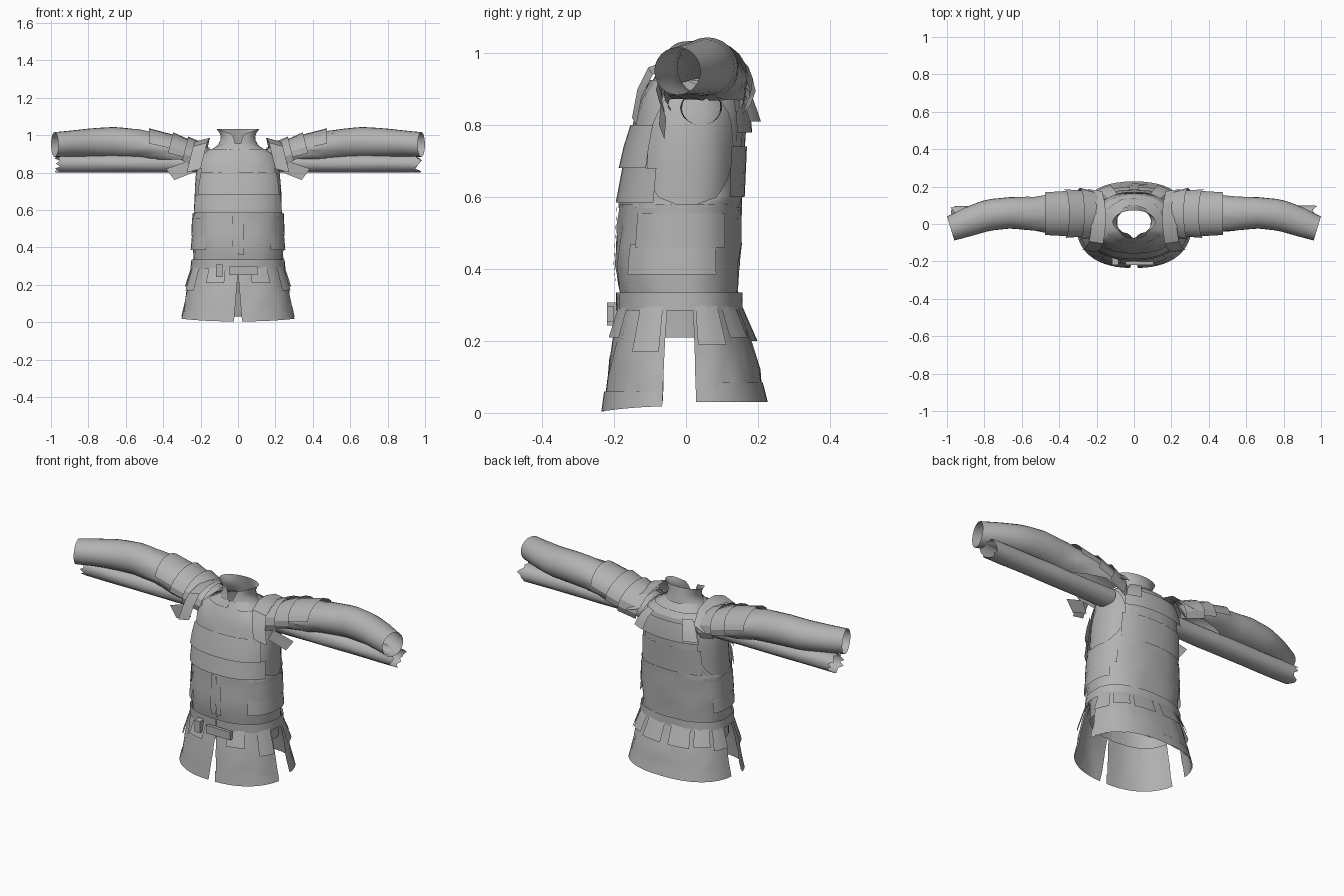
import bpy, bmesh, math, random
from mathutils import Vector

random.seed(4)
cube = bpy.data.objects.get("Cube")
if cube:
    bpy.data.objects.remove(cube)

cloth = bpy.data.materials.new("grey cloth")
cloth.use_nodes = True
GREY = (0.45, 0.45, 0.45, 1)
cloth.diffuse_color = GREY
cloth.node_tree.nodes["Principled BSDF"].inputs["Base Color"].default_value = GREY


def loft(name, rows, closed=False, angle=25):
    """Skin a sheet or tube over rows of points."""
    bm = bmesh.new()
    grid = [[bm.verts.new(p) for p in row] for row in rows]
    n = len(rows[0])
    for lo, hi in zip(grid, grid[1:]):
        for i in range(n if closed else n - 1):
            j = (i + 1) % n
            bm.faces.new((lo[i], lo[j], hi[j], hi[i]))
    bmesh.ops.recalc_face_normals(bm, faces=bm.faces)
    mesh = bpy.data.meshes.new(name)
    bm.to_mesh(mesh)
    bm.free()
    mesh.materials.append(cloth)
    obj = bpy.data.objects.new(name, mesh)
    bpy.context.collection.objects.link(obj)
    bpy.ops.object.select_all(action="DESELECT")
    obj.select_set(True)
    bpy.context.view_layer.objects.active = obj
    bpy.ops.object.shade_smooth_by_angle(angle=math.radians(angle))


# Body sections: height, half width, front depth, back depth
BODY = [(0.20, .235, .175, .14), (0.30, .235, .175, .14), (0.40, .238, .19, .145),
        (0.58, .238, .18, .15), (0.75, .233, .155, .16), (0.83, .222, .135, .16),
        (0.89, .20, .115, .155), (0.925, .15, .095, .13), (0.955, .092, .075, .10)]
SKIRT = [(0.0, .303, .23, .228), (0.15, .275, .21, .195), (0.30, .242, .182, .147)]


def section(prof, z):
    z = min(max(z, prof[0][0]), prof[-1][0])
    for a, b in zip(prof, prof[1:]):
        if z <= b[0]:
            t = (z - a[0]) / (b[0] - a[0])
            return [u + (v - u) * t for u, v in zip(a[1:], b[1:])]


def on_body(prof, z, deg, off):
    """Point around the body; 0 degrees is the front, 90 the left side."""
    w, front, back = section(prof, z)
    s, c = math.sin(math.radians(deg)), math.cos(math.radians(deg))
    x = math.copysign(abs(s) ** .85, s) * (w + off)
    y = -math.copysign(abs(c) ** .85, c) * ((front if c > 0 else back) + off)
    return Vector((x, y, z))


def panel(name, prof, z0, z1, a0, a1, off0=0, off1=0, cols=12, rows=6, wave=0.0, rise=0.0):
    """Sheet wrapped on the body; angles may depend on height, rise lifts the lower sides."""
    grid = []
    for r in range(rows + 1):
        t = r / rows
        z = z0 + (z1 - z0) * t
        lo = a0(z) if callable(a0) else a0
        hi = a1(z) if callable(a1) else a1
        off = off0 + (off1 - off0) * t
        row = []
        for i in range(cols + 1):
            deg = lo + (hi - lo) * i / cols
            p = on_body(prof, z, deg, off + random.uniform(-wave, wave))
            p.z += rise * (1 - t) * math.sin(math.radians(deg)) ** 2
            row.append(p)
        grid.append(row)
    loft(name, grid)


# Inner shirt and vest with arm openings
panel("inner_shirt", BODY, .21, .955, 0, 360, -.006, -.002, 36, 13, .002)


def opening(z):
    return math.sqrt(max(0, 1 - ((z - .74) / .17) ** 2))


def front_edge(z):
    return 90 - 37 * opening(z)


def back_edge(z):
    return 90 + 50 * opening(z)


panel("vest_lower", BODY, .30, .58, 0, 360, .004, .006, 36, 5, .004)
panel("vest_front", BODY, .57, .925, lambda z: -front_edge(z), front_edge, .006, .004, 16, 12, .003)
panel("vest_back", BODY, .57, .925, back_edge, lambda z: 360 - back_edge(z), .006, .004, 16, 12, .003)

# Overlapping bands
panel("chest_band", BODY, .68, .80, -54, 57, .022, .012, 14, 2)
panel("rib_band", BODY, .585, .68, -66, 66, .016, .012, 14, 2)
panel("back_band", BODY, .60, .74, 135, 225, .012, .010, 10, 2)
panel("back_yoke", BODY, .78, .88, 138, 222, .024, .014, 10, 2)
panel("belt", BODY, .285, .335, 0, 360, .018, .014, 36, 1, .002)
for s, side in ((1, "left"), (-1, "right")):
    panel(side + "_side_band", BODY, .46, .555, s * 48, s * 130, .012, .008, 10, 2)
    panel(side + "_waist_band", BODY, .385, .47, s * 40, s * 118, .016, .008, 10, 2)
    panel(side + "_placket", BODY, .36, .58, s * .2, s * 5, .012, .012, 2, 4)
    panel(side + "_back_flap", BODY, .81, .91, s * 140, s * 158, .062, .03, 4, 3)

    # Front skirt panels splay from a pointed slit
    def slit(z):
        return s * max(.1, 2.6 * (1 - z / .26))

    panel(side + "_front_skirt", SKIRT, .004, .30, slit, s * 77, .002, .002, 12, 6, .004, .03)
    panel(side + "_front_hem", SKIRT, .004, .06, slit, s * 77, .006, .006, 12, 1, 0, .015)

    # Short flaps hanging from the belt
    for i, (a, b, low) in enumerate(((12, 34, .21), (52, 74, .17), (97, 120, .19),
                                     (125, 148, .21), (153, 177, .20))):
        panel(f"{side}_skirt_flap_{i}", SKIRT, low, .30, s * a, s * b, .02, .008, 3, 2)
panel("back_skirt", SKIRT, .03, .30, 95, 265, .002, .002, 24, 6, .004)
panel("back_hem", SKIRT, .03, .085, 95, 265, .006, .004, 24, 1)

# Collar flaring to the rim and the shoulders, with an open notch at the throat
rows = []
for r in range(6):
    t = r / 5
    row = []
    for i in range(25):
        deg = math.radians(4 + 14 * t + (352 - 28 * t) * i / 24)
        dip = .03 * t * max(0, math.cos(deg)) ** 3
        w = .125 - .11 * t * (1 - t) - .01 * t
        row.append((w * math.sin(deg), .01 - (.085 - .022 * t) * math.cos(deg),
                    .93 + .103 * t - dip))
    rows.append(row)
loft("collar", rows)

# Arm path: x, y, z, depth radius, height radius
ARM = [(.17, .05, .86, .10, .07), (.28, .055, .895, .115, .07), (.40, .055, .93, .11, .075),
       (.52, .055, .95, .092, .080), (.66, .06, .962, .084, .082), (.78, .048, .959, .084, .078),
       (.88, .015, .956, .078, .070), (.98, -.024, .95, .064, .066)]


def arm_row(x, s, a0, a1, cols, grow=0, slant=0, wave=0):
    """Cross-section of the arm; 0 degrees is the top, 90 the front."""
    k = next(i for i in range(1, len(ARM)) if x <= ARM[i][0] or i == len(ARM) - 1)
    a, b = ARM[k - 1], ARM[k]
    t = (x - a[0]) / (b[0] - a[0])
    _, y, z, ry, rz = [u + (v - u) * t for u, v in zip(a, b)]
    row = []
    for i in range(cols + 1):
        d = math.radians(a0 + (a1 - a0) * i / cols)
        g = grow + random.uniform(-wave, wave)
        dy, dz = -math.sin(d) * (ry + g), math.cos(d) * (rz + g)
        row.append((s * (x + slant * dy - .25 * dz * (x < .45)), y + dy, z + dz))
    return row


for s, side in ((1, "left"), (-1, "right")):
    # Upper sleeve, open underneath near the shoulder
    rows = []
    for i in range(19):
        x = .17 + .81 * i / 18
        half = 115 + 65 * min(1, max(0, (x - .3) / .25))
        rows.append(arm_row(x, s, -half, half, 24, 0, .3 * max(0, (x - .7) / .28),
                            .004 if half < 180 else 0))
    loft(side + "_upper_sleeve", rows, False, 35)

    # Shoulder and upper arm plates
    for name, x0, x1, a0, a1, g0, g1 in (
            ("shoulder_plate", .19, .29, -115, 112, .016, .024),
            ("arm_plate", .27, .37, -105, 100, .010, .020),
            ("outer_arm_plate", .35, .475, -88, 82, .010, .016)):
        loft(side + "_" + name, [arm_row(x0, s, a0, a1, 10, g0), arm_row(x1, s, a0, a1, 10, g1)])

    # Hanging front tab and shoulder strap
    loft(side + "_armpit_tab", [[(s * .24, -.075, .80), (s * .34, -.06, .76)],
                                [(s * .27, -.07, .86), (s * .385, -.055, .82)]])
    loft(side + "_shoulder_strap",
         [[(s * x, y, z), (s * (x + .075), y + .012, z - .02)] for x, y, z in
          ((.20, -.15, .82), (.18, -.135, .90), (.165, -.105, .96), (.155, -.04, .985),
           (.15, .03, .985), (.155, .11, .965), (.17, .175, .90))])

    # Straight inner sleeve with a ragged cuff
    rows = []
    for k in range(9):
        x = .2 + .765 * k / 8
        rag = .02 if k == 8 else 0
        rows.append([(s * (x + random.uniform(-rag, rag)),
                      .042 + (.056 + random.uniform(-.003, .003)) * math.cos(i * math.tau / 20),
                      .848 + .048 * math.sin(i * math.tau / 20)) for i in range(20)])
    loft(side + "_inner_sleeve", rows, True, 40)


def box(name, centre, size):
    bm = bmesh.new()
    bmesh.ops.create_cube(bm, size=1)
    for v in bm.verts:
        v.co = Vector(a * b for a, b in zip(v.co, size)) + Vector(centre)
    mesh = bpy.data.meshes.new(name)
    bm.to_mesh(mesh)
    bm.free()
    mesh.materials.append(cloth)
    bpy.context.collection.objects.link(bpy.data.objects.new(name, mesh))


# Buckle plate and belt clip
box("buckle_plate", (.03, -.21, .275), (.15, .018, .045))
box("belt_clip", (-.10, -.2, .275), (.035, .04, .065))
